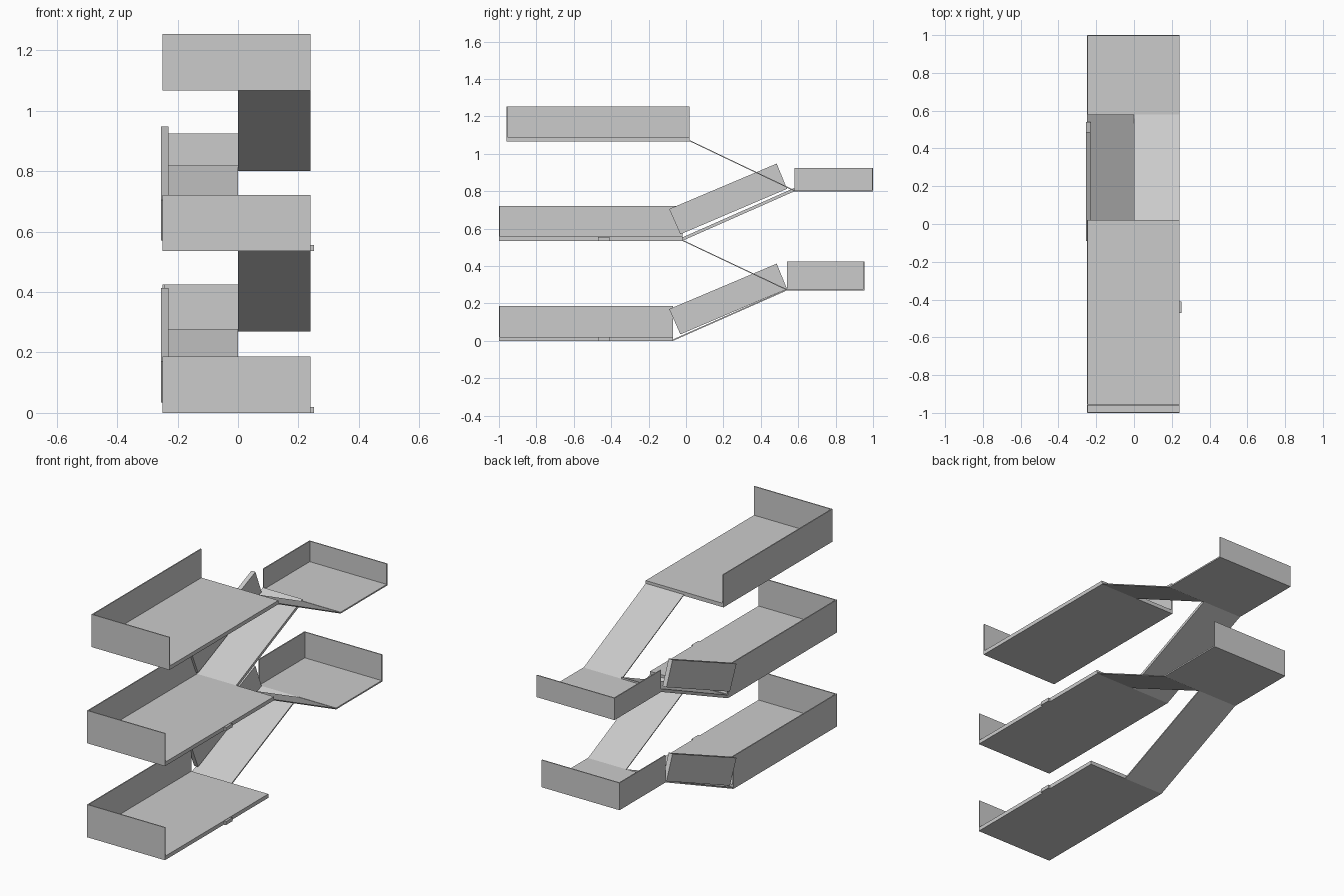
import bpy

cube = bpy.data.objects.get("Cube")
if cube:
    bpy.data.objects.remove(cube, do_unlink=True)

GREY = (0.6, 0.6, 0.6, 1.0)
mat = bpy.data.materials.new("concrete_grey")
mat.use_nodes = True
mat.diffuse_color = GREY
mat.node_tree.nodes["Principled BSDF"].inputs["Base Color"].default_value = GREY

LEFT, RIGHT = -0.25, 0.24    # common side edges
WALL = 0.006                 # thin wall thickness


def prism(name, profile, x0, x1):
    """Extrude a (y, z) outline from x0 to x1."""
    n = len(profile)
    verts = [(x, y, z) for x in (x0, x1) for y, z in profile]
    faces = [tuple(reversed(range(n))), tuple(range(n, 2 * n))]
    faces += [(i, (i + 1) % n, (i + 1) % n + n, i + n) for i in range(n)]
    mesh = bpy.data.meshes.new(name)
    mesh.from_pydata(verts, [], faces)
    mesh.materials.append(mat)
    obj = bpy.data.objects.new(name, mesh)
    bpy.context.collection.objects.link(obj)
    return obj


def box(name, x, y, z):
    (y0, y1), (z0, z1) = y, z
    return prism(name, [(y0, z0), (y1, z0), (y1, z1), (y0, z1)], *x)


def ramp(name, x, start, end, thick):
    """Sloping flight whose underside runs from start to end."""
    (y0, z0), (y1, z1) = start, end
    return prism(name, [(y0, z0), (y1, z1), (y1, z1 + thick), (y0, z0 + thick)], *x)


# Storey floors: slab, side wall and front wall
floors = [(-1.0, -0.07, 0.0), (-1.0, -0.02, 0.535), (-0.96, 0.02, 1.067)]
for i, (y0, y1, z) in enumerate(floors, 1):
    top = z + 0.186
    box(f"floor_{i}_slab", (LEFT, RIGHT), (y0, y1), (z, z + 0.022))
    box(f"floor_{i}_side_wall", (LEFT, LEFT + WALL), (y0, y1), (z, top))
    box(f"floor_{i}_front_wall", (LEFT, RIGHT), (y0, y0 + WALL), (z, top))
    if i < 3:
        box(f"floor_{i}_edge_tab", (RIGHT, RIGHT + 0.012),
            (-0.47, -0.41), (z, z + 0.02))

# Half-way landings: slab, side wall and back wall
landings = [(0.54, 0.955, 0.27, 0.425), (0.58, 1.0, 0.80, 0.925)]
for i, (y0, y1, z, top) in enumerate(landings, 1):
    box(f"landing_{i}_slab", (LEFT, RIGHT), (y0, y1), (z, z + 0.008))
    box(f"landing_{i}_side_wall", (LEFT, LEFT + WALL), (y0, y1), (z, top))
    box(f"landing_{i}_back_wall", (LEFT, RIGHT), (y1 - WALL, y1), (z, top))

# Flights: one rises to each landing, one returns to the next floor
for i in (1, 2):
    _, floor_back, floor_z = floors[i - 1]
    _, next_back, next_z = floors[i]
    front, _, z, _ = landings[i - 1]
    ramp(f"lower_flight_{i}", (LEFT, 0), (floor_back, floor_z), (front, z),
         0.008 if i == 1 else 0.018)
    ramp(f"upper_flight_{i}", (0, RIGHT), (front, z), (next_back, next_z), 0.006)

# Solid parapets along the outer side of the rising flights
for i, lift in ((1, 0), (2, 0.535)):
    outline = [(-0.03, 0.035), (0.54, 0.278), (0.485, 0.413), (-0.09, 0.17)]
    prism(f"flight_parapet_{i}", [(y, z + lift) for y, z in outline], -0.255, -0.23)
